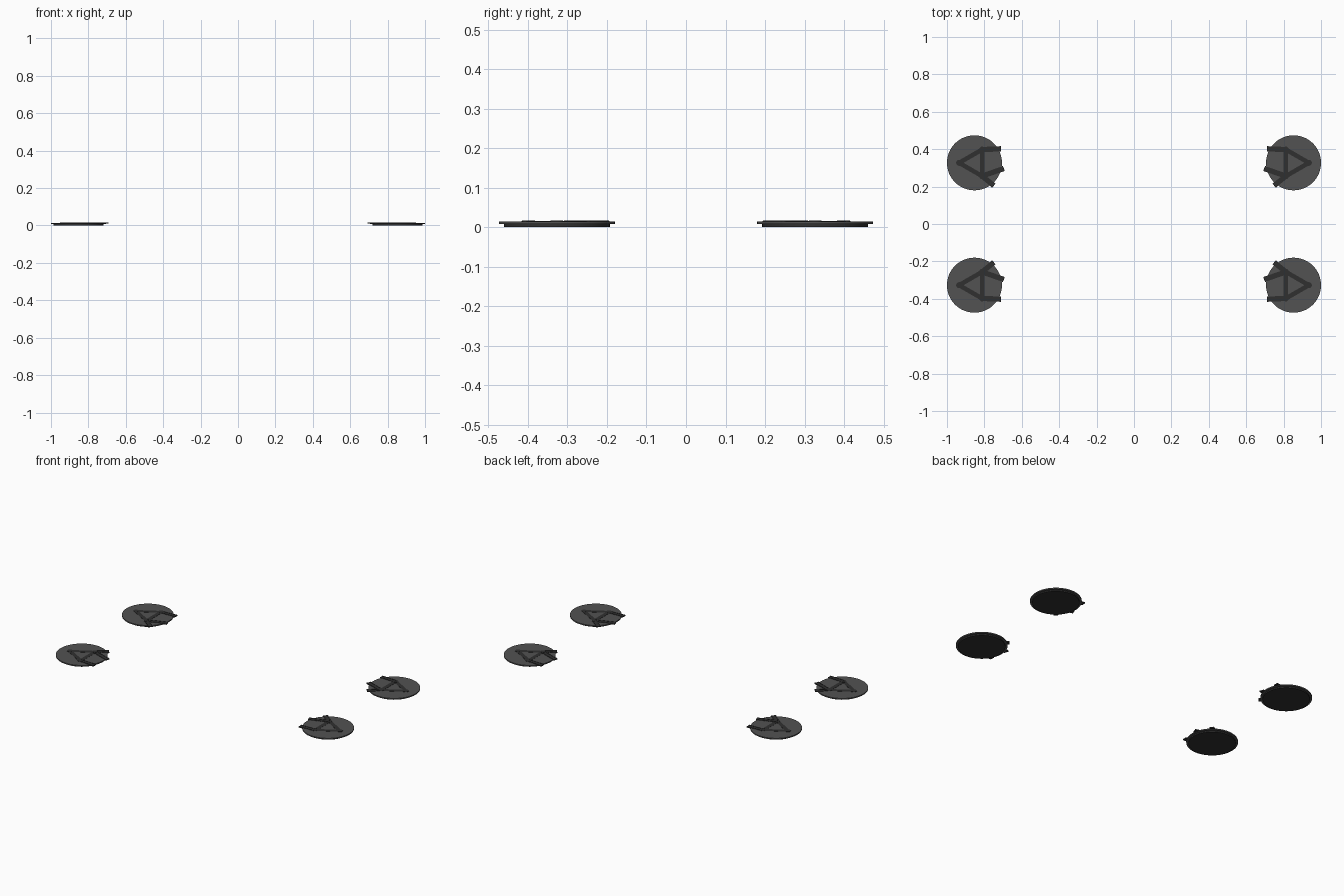
import bpy, bmesh, math
from mathutils import Matrix, Vector

if "Cube" in bpy.data.objects:
    bpy.data.objects.remove(bpy.data.objects["Cube"])


def material(name, v):
    m = bpy.data.materials.new(name)
    m.diffuse_color = (v, v, v, 1)
    m.use_nodes = True
    m.node_tree.nodes["Principled BSDF"].inputs["Base Color"].default_value = m.diffuse_color
    return m


PLATE = material("dark_grey", 0.085)
FRAME = material("near_black", 0.03)


def finish(bm, name, mat, smooth=False):
    bmesh.ops.recalc_face_normals(bm, faces=bm.faces)
    me = bpy.data.meshes.new(name)
    bm.to_mesh(me)
    bm.free()
    ob = bpy.data.objects.new(name, me)
    bpy.context.collection.objects.link(ob)
    me.materials.append(mat)
    if smooth:
        bpy.context.view_layer.objects.active = ob
        ob.select_set(True)
        bpy.ops.object.shade_smooth_by_angle()
        ob.select_set(False)


def disc(bm, x, y, r, z0, z1, n):
    bmesh.ops.create_cone(bm, cap_ends=True, segments=n, radius1=r, radius2=r,
                          depth=z1 - z0, matrix=Matrix.Translation((x, y, (z0 + z1) / 2)))


def bar(bm, a, b, w, z0, z1, off=0.0):
    a, b = Vector(a), Vector(b)
    d = b - a
    n = Vector((-d.y, d.x)).normalized() * off
    c = (a + b) / 2 + n
    m = (Matrix.Translation((c.x, c.y, (z0 + z1) / 2))
         @ Matrix.Rotation(math.atan2(d.y, d.x), 4, 'Z')
         @ Matrix.Diagonal((d.length, w, z1 - z0, 1)))
    bmesh.ops.create_cube(bm, size=1, matrix=m)


CX, CY = 0.853, 0.327
for sx, nx in ((-1, "left"), (1, "right")):
    for sy, ny in ((-1, "front"), (1, "back")):
        tag = f"{ny}_{nx}"

        # local point measured from the pad centre, +x inward and +y outward
        def P(x, y):
            return (sx * (CX - x), sy * (CY + y))

        # base disc and wider top plate
        bm = bmesh.new()
        disc(bm, *P(0, 0), 0.134, 0.0, 0.0075, 64)
        finish(bm, "base_pad_" + tag, FRAME, True)
        bm = bmesh.new()
        disc(bm, *P(0, 0), 0.147, 0.0075, 0.0145, 64)
        finish(bm, "top_plate_" + tag, PLATE, True)

        # triangular frame with round joints
        tri = [P(-0.082, 0), P(0.041, 0.071), P(0.041, -0.071)]
        bm = bmesh.new()
        for i in range(3):
            bar(bm, tri[i], tri[(i + 1) % 3], 0.024, 0.013, 0.0155)
        finish(bm, "triangle_frame_" + tag, FRAME)
        bm = bmesh.new()
        for p in tri:
            disc(bm, *p, 0.016, 0.013, 0.0165, 24)
        finish(bm, "joints_" + tag, FRAME, True)

        # three arms running inward past the rim, each with edge rails
        bm = bmesh.new()
        for a, e in ((tri[1], P(0.142, 0.075)), (tri[2], P(0.157, -0.030)),
                     (tri[2], P(0.104, -0.122))):
            bar(bm, a, e, 0.028, 0.010, 0.0155)
            for s in (-1, 1):
                bar(bm, a, e, 0.004, 0.015, 0.017, s * 0.011)
        finish(bm, "arms_" + tag, FRAME)
